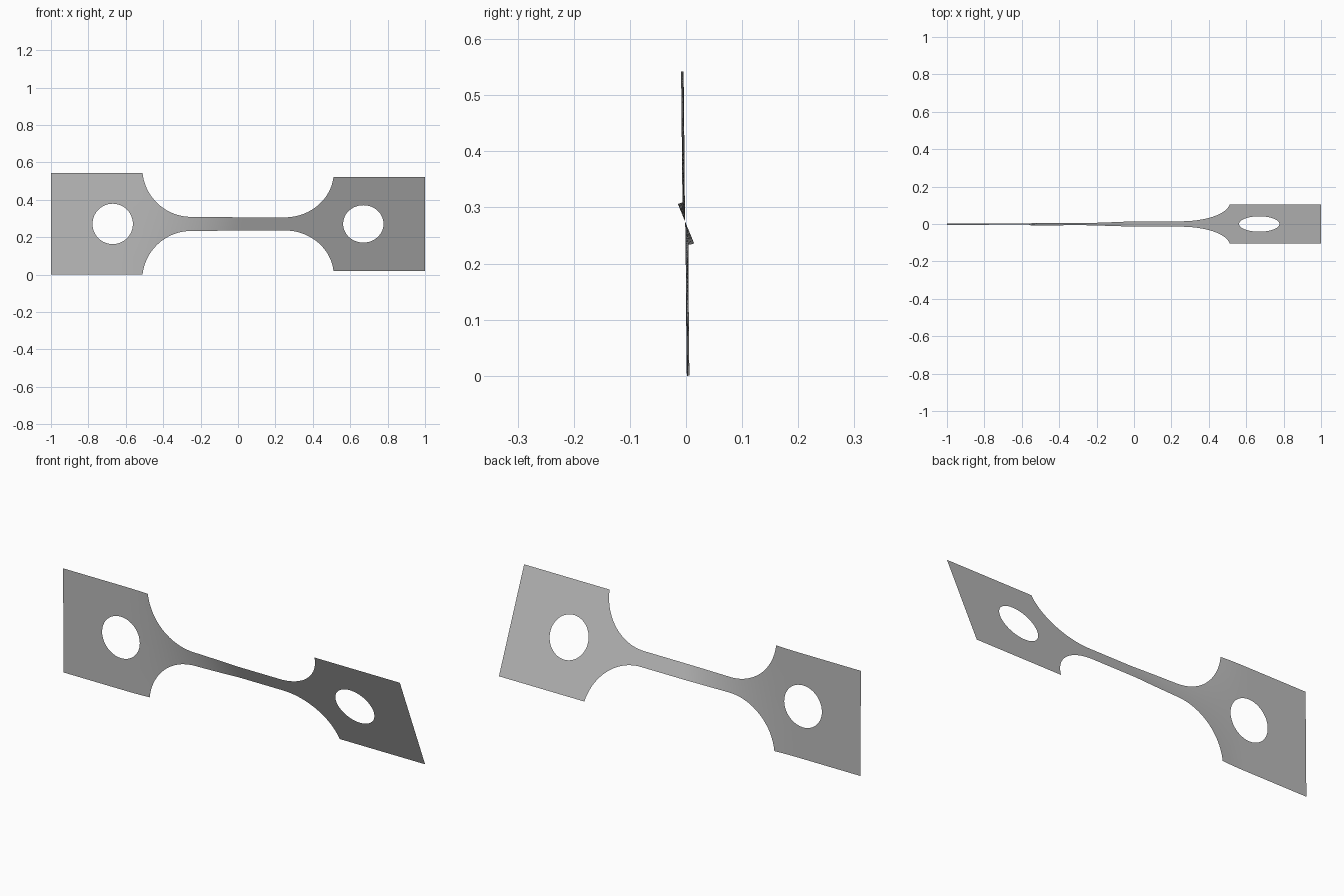
import bpy, bmesh
from math import sin, cos, asin, sqrt, pi, radians

cube = bpy.data.objects.get("Cube")
if cube:
    bpy.data.objects.remove(cube, do_unlink=True)

HALF = 0.271                  # half height of the end plates, also the axis height
FX, FZ, FR = 0.25, 0.30, 0.262   # fillet arc centre and radius
HX, HR = 0.67, 0.108          # hole centre and radius
TWIST = radians(22.4)
ROWS = 5


def outline(x):
    """Half width of the strip at x."""
    d = abs(x) - FX
    if d <= 0:
        return FZ - FR
    if d >= FR:
        return HALF
    return min(HALF, FZ - sqrt(FR * FR - d * d))


def hole(x):
    """Half height of the hole at x."""
    return sqrt(max(0, HR * HR - (abs(x) - HX) ** 2))


def twist_angle(x):
    t = min(1, max(0, (x + 0.65) / 0.65))
    return radians(0.6) + (TWIST - radians(0.6)) * t * t


# Columns follow the neck, the fillet arc and the hole
corner = asin((HALF - FZ) / FR)
side = [FX * i / 12 for i in range(12)]
side += [FX + FR * cos(-pi / 2 + (corner + pi / 2) * i / 24) for i in range(25)]
side += [HX - HR * cos(pi * i / 32) for i in range(33)]
side += [0.9, 1.0]
columns = sorted({round(s * x, 5) for x in side for s in (-1, 1)})

# Flat strip: upper half and its mirror image
bm = bmesh.new()
for sign in (1, -1):
    grid = []
    for x in columns:
        low, high = hole(x), outline(x)
        grid.append([bm.verts.new((x, 0, sign * (low + (high - low) * r / ROWS)))
                     for r in range(ROWS + 1)])
    for a, b in zip(grid, grid[1:]):
        for r in range(ROWS):
            quad = [a[r], b[r], b[r + 1], a[r + 1]]
            bm.faces.new(quad if sign > 0 else quad[::-1])
bmesh.ops.remove_doubles(bm, verts=bm.verts, dist=0.0001)

# Twist about the long axis
for v in bm.verts:
    a, w = twist_angle(v.co.x), v.co.z
    v.co.y = -w * sin(a) - 0.0015 * (1 - a / TWIST)
    v.co.z = HALF + w * cos(a)
for f in bm.faces:
    f.smooth = True

mesh = bpy.data.meshes.new("twisted_strip")
bm.to_mesh(mesh)
bm.free()
strip = bpy.data.objects.new("twisted_strip", mesh)
bpy.context.collection.objects.link(strip)

# Plain grey metal
grey = bpy.data.materials.new("grey")
grey.use_nodes = True
color = (0.5, 0.5, 0.5, 1)
grey.diffuse_color = color
grey.node_tree.nodes["Principled BSDF"].inputs["Base Color"].default_value = color
mesh.materials.append(grey)
